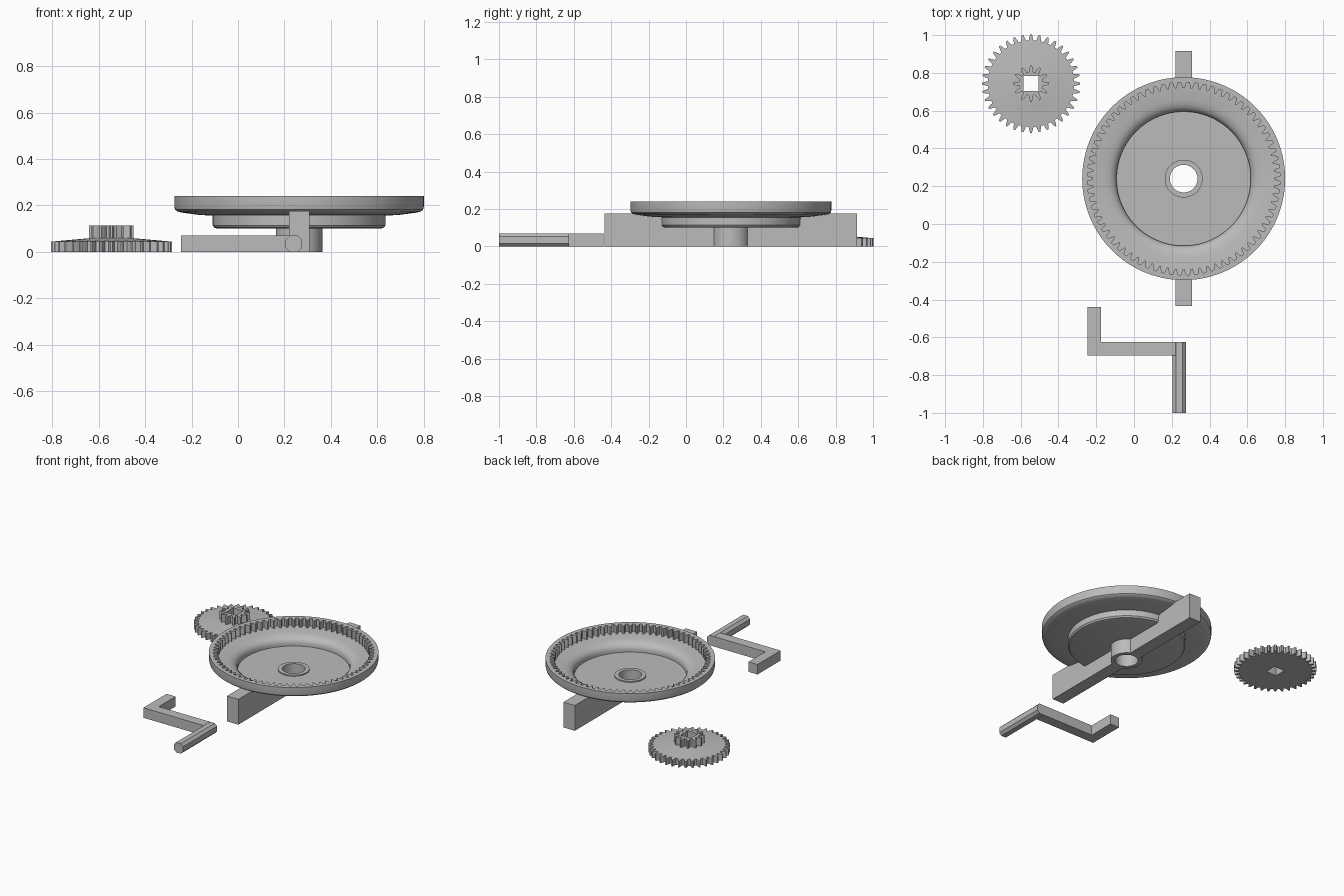
import bpy, bmesh, math

if "Cube" in bpy.data.objects:
    bpy.data.objects.remove(bpy.data.objects["Cube"])

grey = bpy.data.materials.new("plain_grey")
grey.diffuse_color = (0.5, 0.5, 0.5, 1)
grey.use_nodes = True
grey.node_tree.nodes["Principled BSDF"].inputs["Base Color"].default_value = grey.diffuse_color


def finish(name, bm, loc=(0, 0, 0), smooth=False):
    bmesh.ops.recalc_face_normals(bm, faces=bm.faces[:])
    mesh = bpy.data.meshes.new(name)
    bm.to_mesh(mesh)
    bm.free()
    mesh.materials.append(grey)
    ob = bpy.data.objects.new(name, mesh)
    ob.location = loc
    bpy.context.collection.objects.link(ob)
    if smooth:
        bpy.ops.object.select_all(action='DESELECT')
        ob.select_set(True)
        bpy.context.view_layer.objects.active = ob
        bpy.ops.object.shade_smooth_by_angle(angle=math.radians(32))
    return ob


# Tooth shape: (fraction of the pitch, height from root 0 to tip 1)
TOOTH = [(0, 0), (.18, 0), (.27, .45), (.40, 1), (.5, 1), (.60, 1), (.73, .45), (.82, 0)]


def gear_line(n, root, tip):
    """Function giving the toothed radius for tooth point k."""
    return lambda a, k: root + (tip - root) * TOOTH[k][1]


def circle(r):
    return lambda a, k: r


def square(half):
    return lambda a, k: half / max(abs(math.cos(a)), abs(math.sin(a)))


def loft(name, n, rings, loc, smooth=False):
    """Closed loft of (radius function, height or height function) rings."""
    bm = bmesh.new()
    loops = []
    for radius, z in rings:
        loop = []
        for i in range(n):
            for k, (f, _) in enumerate(TOOTH):
                a = (i + f - 0.5) / n * math.tau
                r = radius(a, k)
                h = z(r) if callable(z) else z
                loop.append(bm.verts.new((r * math.cos(a), r * math.sin(a), h)))
        loops.append(loop)
    for la, lb in zip(loops, loops[1:] + loops[:1]):
        for j in range(len(la)):
            j2 = (j + 1) % len(la)
            bm.faces.new((la[j], la[j2], lb[j2], lb[j]))
    return finish(name, bm, loc, smooth)


def prism(name, pts, place, lo, hi, loc=(0, 0, 0)):
    """Extrude a 2D outline; place(u, v, w) maps it into space."""
    bm = bmesh.new()
    a = [bm.verts.new(place(u, v, lo)) for u, v in pts]
    b = [bm.verts.new(place(u, v, hi)) for u, v in pts]
    bm.faces.new(a)
    bm.faces.new(b)
    for j in range(len(a)):
        k = (j + 1) % len(a)
        bm.faces.new((a[j], a[k], b[k], b[j]))
    return finish(name, bm, loc)


# Stepped bowl with hub and internal ring gear
BOWL = (0.263, 0.24, 0)
under = [(.073, 0), (.1, 0), (.1, .1), (.352, .1), (.365, .104), (.372, .114),
         (.372, .156), (.43, .159), (.505, .169), (.525, .174), (.534, .182),
         (.537, .194), (.537, .24)]
inside = [(.47, .185), (.42, .180), (.395, .175), (.375, .166), (.361, .152),
          (.355, .135), (.355, .115), (.1, .115), (.1, .123), (.073, .123)]
teeth = gear_line(72, .51, .479)
rings = [(circle(r), z) for r, z in under]
rings += [(teeth, .24), (teeth, lambda r: .185 + (r - .47) * .08)]
rings += [(circle(r), z) for r, z in inside]
loft("ring_gear_bowl", 72, rings, BOWL, True)

# Support arms reaching out under the bowl
arm = [(.085, 0), (.675, 0), (.675, .177), (.5, .177), (.47, .172),
       (.385, .164), (.364, .14), (.36, .105), (.085, .105)]
for name, s in (("front_arm", -1), ("back_arm", 1)):
    prism(name, arm, lambda u, v, w: (w, s * u, v), -.044, .044, BOWL)

# Double gear with a square hole
GEAR = (-0.545, 0.743, 0)
big = gear_line(36, .229, .26)
cone = lambda r: .044 + (.26 - r) * .09
loft("large_gear", 36, [(square(.04), 0), (big, 0), (big, cone),
                        (circle(.09), cone), (square(.04), .0592)], GEAR)
small = gear_line(12, .063, .096)
loft("pinion", 12, [(square(.04), .05), (small, .05),
                    (small, .113), (square(.04), .113)], GEAR)

# Crank: square peg and web, then an octagonal handle
web = [(-.245, -.44), (-.245, -.695), (.22, -.695), (.22, -.625),
       (-.175, -.625), (-.175, -.44)]
prism("crank_web", web, lambda u, v, w: (u, v, w), 0, .07)
c = .017
octagon = [(.205 + c, 0), (.275 - c, 0), (.275, c), (.275, .07 - c),
           (.275 - c, .07), (.205 + c, .07), (.205, .07 - c), (.205, c)]
prism("crank_handle", octagon, lambda u, v, w: (u, w, v), -1, -.625)
